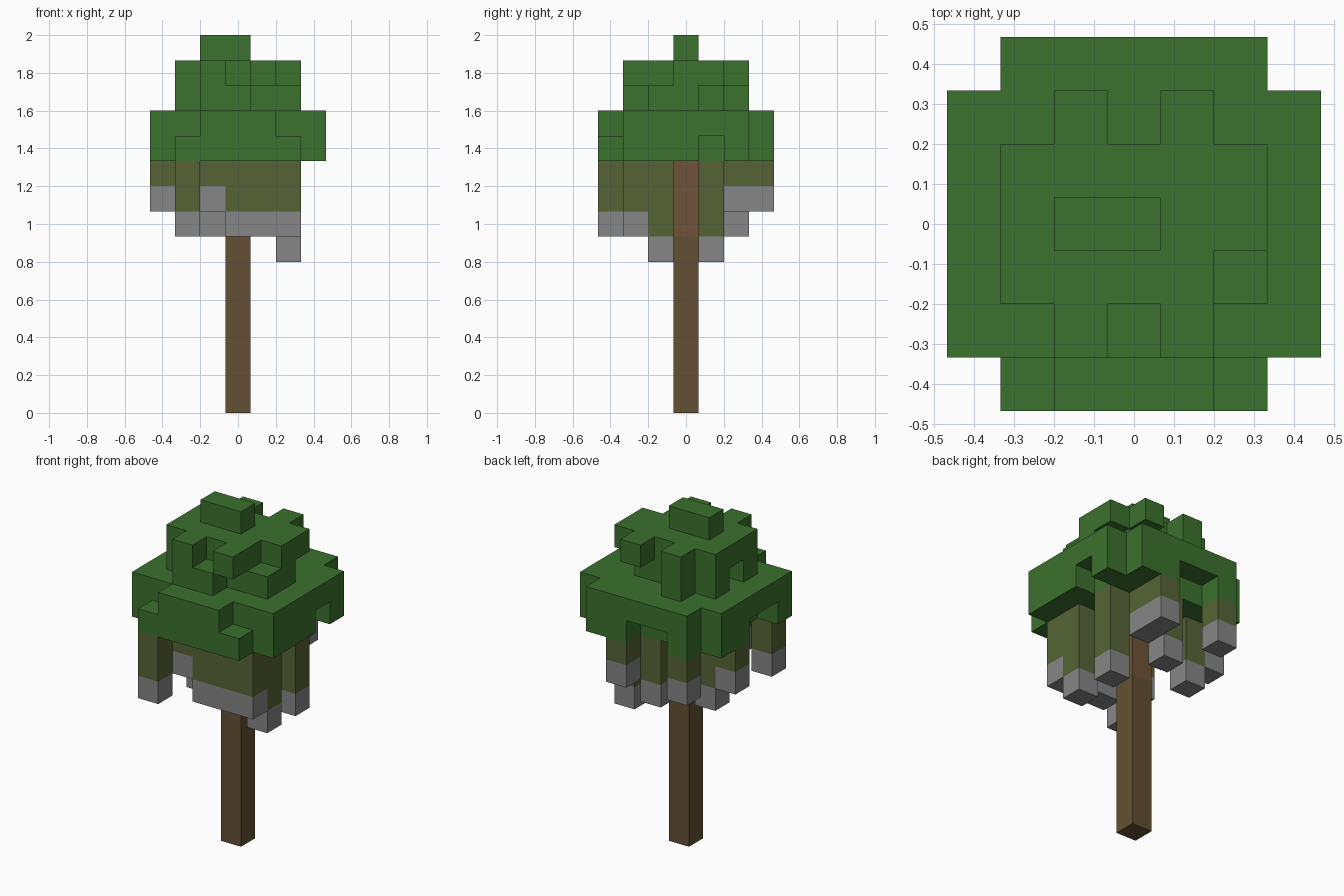
import bpy
import bmesh
from mathutils import Vector

cube = bpy.data.objects.get("Cube")
if cube:
    bpy.data.objects.remove(cube, do_unlink=True)

UNIT = 2 / 15  # edge length of one block


def make_material(name, hex_code):
    srgb = [int(hex_code[i:i + 2], 16) / 255 for i in (0, 2, 4)]
    lin = [c / 12.92 if c < 0.04 else ((c + 0.055) / 1.055) ** 2.4 for c in srgb]
    mat = bpy.data.materials.new(name)
    mat.use_nodes = True
    mat.diffuse_color = (*lin, 1)
    bsdf = next(n for n in mat.node_tree.nodes if n.type == 'BSDF_PRINCIPLED')
    bsdf.inputs["Base Color"].default_value = (*lin, 1)
    bsdf.inputs["Roughness"].default_value = 0.9
    return mat


leaf_green = make_material("leaf_green", "3B712D")
moss_olive = make_material("moss_olive", "566435")
tip_grey = make_material("tip_grey", "868686")
bark_brown = make_material("bark_brown", "655033")
upper_bark = make_material("upper_bark", "6F5437")


def build_blocks(name, cells, materials):
    """Outer skin of a set of unit blocks; cells maps (x, y, z) to a material slot."""
    bm = bmesh.new()
    for cell, slot in cells.items():
        center = Vector(cell) + Vector((0, 0, 0.5))
        for axis in range(3):
            for sign in (-1, 1):
                n = Vector((0, 0, 0))
                n[axis] = sign
                if tuple(int(c) for c in Vector(cell) + n) in cells:
                    continue
                u = Vector((0, 0, 0))
                u[(axis + 1) % 3] = 1
                v = n.cross(u)
                corners = [center + (n + a * u + b * v) / 2
                           for a, b in ((-1, -1), (1, -1), (1, 1), (-1, 1))]
                face = bm.faces.new([bm.verts.new(c * UNIT) for c in corners])
                face.material_index = slot
    # weld the blocks and merge flat neighbouring faces
    bmesh.ops.remove_doubles(bm, verts=bm.verts[:], dist=0.001)
    bmesh.ops.dissolve_limit(bm, angle_limit=0.01, verts=bm.verts[:],
                             edges=bm.edges[:], delimit={'MATERIAL'})
    mesh = bpy.data.meshes.new(name)
    bm.to_mesh(mesh)
    bm.free()
    for mat in materials:
        mesh.materials.append(mat)
    obj = bpy.data.objects.new(name, mesh)
    bpy.context.collection.objects.link(obj)
    return obj


# Crown: one floor plan per level, back row first, left edge is x = -3
CROWN = {
    10: (".#..##.", "#######", "######.", ".######", ".######", "#######", ".#####."),
    11: (".#####.", "#######", "#######", "#######", "#######", "#######", "..###.."),
    12: (".......", "..#....", ".####..", "..####.", ".#####.", "..##...", "......."),
    13: (".......", "..#.#..", ".#####.", ".#####.", ".####..", "..#.#..", "......."),
    14: (".......", ".......", ".......", "..##...", ".......", ".......", "......."),
}
crown = {(col - 3, 3 - row, level): 0
         for level, plan in CROWN.items()
         for row, line in enumerate(plan)
         for col, mark in enumerate(line) if mark == "#"}
build_blocks("crown", crown, [leaf_green])

# Hanging moss: block count below the crown for each column, lowest block grey
HANGING = (".2..2..", "...32..", "23...4.", ".......", "..3..4.", "..2333.", ".3.....")
moss = {}
for row, line in enumerate(HANGING):
    for col, mark in enumerate(line):
        if mark != ".":
            length = int(mark)
            for step in range(1, length + 1):
                moss[(col - 3, 3 - row, 10 - step)] = int(step == length)
build_blocks("hanging_moss", moss, [moss_olive, tip_grey])

# Trunk: square post with a slightly redder upper part
trunk = {(0, 0, level): int(level >= 7) for level in range(10)}
build_blocks("trunk", trunk, [bark_brown, upper_bark])
